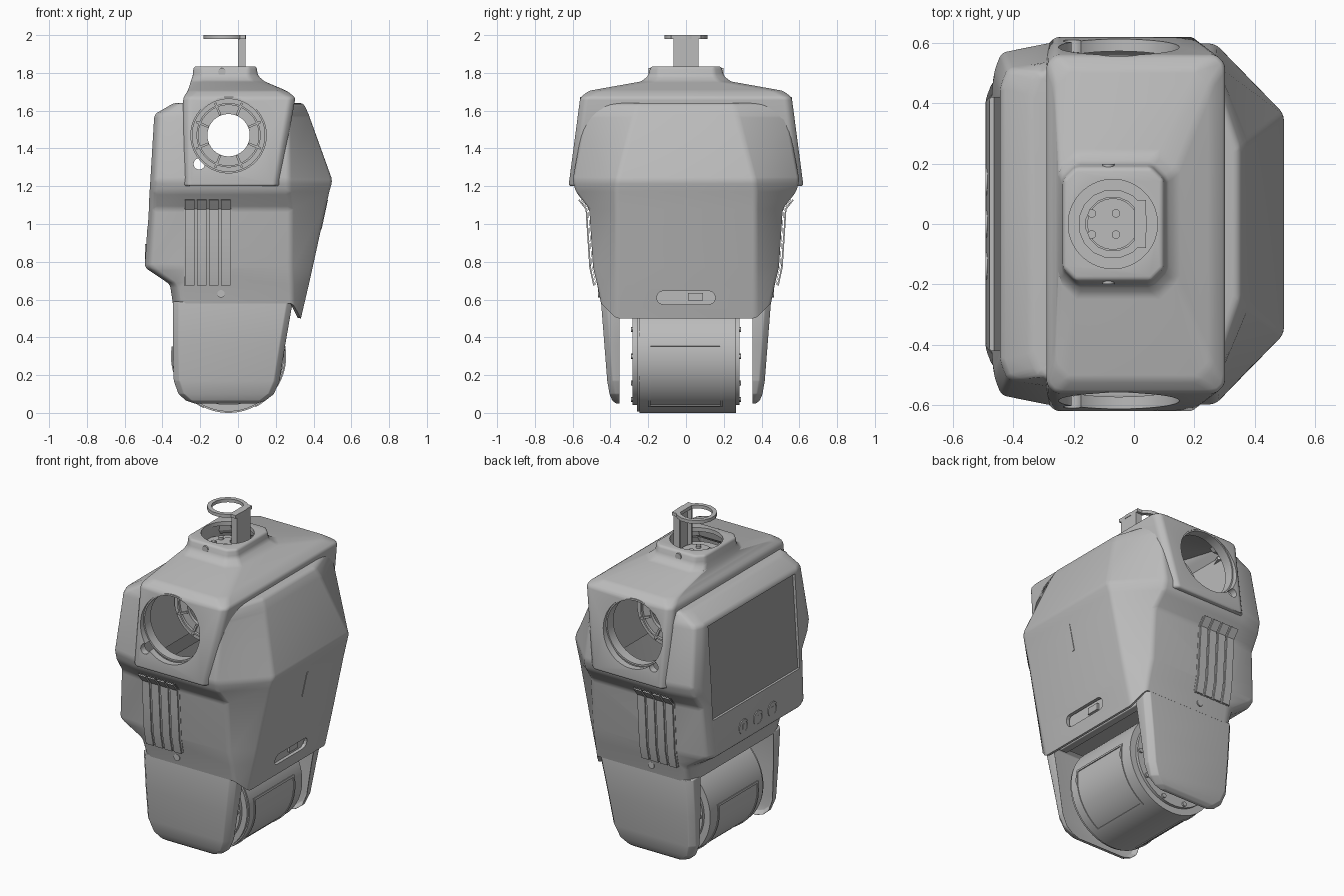
import bpy, bmesh, math
from mathutils import Matrix

cube = bpy.data.objects.get("Cube")
if cube:
    bpy.data.objects.remove(cube, do_unlink=True)


def material(name, v):
    m = bpy.data.materials.new(name)
    m.use_nodes = True
    m.diffuse_color = (v, v, v, 1)
    m.node_tree.nodes["Principled BSDF"].inputs["Base Color"].default_value = (v, v, v, 1)
    return m


GREY = material("shell grey", 0.5)
DARK = material("screen grey", 0.36)


def make(name, bm, mat=GREY):
    bmesh.ops.recalc_face_normals(bm, faces=bm.faces)
    me = bpy.data.meshes.new(name)
    bm.to_mesh(me)
    bm.free()
    me.materials.append(mat)
    ob = bpy.data.objects.new(name, me)
    bpy.context.collection.objects.link(ob)
    return ob


def finish(ob, bevel=0.0, shell=0.0, cutters=(), angle=30):
    if bevel:
        b = ob.modifiers.new("bevel", 'BEVEL')
        b.width, b.segments, b.angle_limit = bevel, 3, math.radians(14)
    if shell:
        s = ob.modifiers.new("shell", 'SOLIDIFY')
        s.thickness, s.offset = shell, -1
    for c in cutters:
        m = ob.modifiers.new("cut", 'BOOLEAN')
        m.object, m.operation, m.solver = c, 'DIFFERENCE', 'EXACT'
    bpy.context.view_layer.update()
    me = bpy.data.meshes.new_from_object(ob.evaluated_get(bpy.context.evaluated_depsgraph_get()))
    ob.modifiers.clear()
    ob.data = me
    bpy.ops.object.select_all(action='DESELECT')
    ob.select_set(True)
    bpy.context.view_layer.objects.active = ob
    bpy.ops.object.shade_smooth_by_angle(angle=math.radians(angle))
    return ob


def bridge(bm, loops, caps):
    rings = [[bm.verts.new(p) for p in loop] for loop in loops]
    n = len(rings[0])
    for a, b in zip(rings, rings[1:]):
        for i in range(n):
            bm.faces.new((a[i], a[(i + 1) % n], b[(i + 1) % n], b[i]))
    for c in caps:
        bm.faces.new(rings[c])


def loft(name, halves, caps=()):
    # half outlines on the +y side, mirrored into closed rings
    bm = bmesh.new()
    bridge(bm, [h + [(x, -y, z) for x, y, z in reversed(h)] for h in halves], caps)
    return make(name, bm)


def box(name, loc, size, mat=GREY, tilt=0.0, bevel=0.0):
    bm = bmesh.new()
    bmesh.ops.create_cube(bm, size=1, matrix=Matrix.Translation(loc)
                          @ Matrix.Rotation(tilt, 4, 'Y') @ Matrix.Diagonal((*size, 1)))
    return finish(make(name, bm, mat), bevel)


def cylinder(name, loc, r, depth, axis='Z', mat=GREY, inner=0.0, sides=48):
    bm = bmesh.new()
    h = depth / 2

    def ring(rad, z):
        return [(rad * math.cos(t), rad * math.sin(t), z)
                for t in (2 * math.pi * (i + .5) / sides for i in range(sides))]
    if inner:
        bridge(bm, [ring(r, -h), ring(r, h), ring(inner, h), ring(inner, -h), ring(r, -h)], ())
        bmesh.ops.remove_doubles(bm, verts=bm.verts, dist=1e-5)
    else:
        bridge(bm, [ring(r, -h), ring(r, h)], (0, 1))
    turn = {'X': Matrix.Rotation(math.pi / 2, 4, 'Y'), 'Y': Matrix.Rotation(-math.pi / 2, 4, 'X'),
            'Z': Matrix()}[axis]
    bm.transform(Matrix.Translation(loc) @ turn)
    return finish(make(name, bm, mat))


# Cutters for openings
shoulder_cut = cylinder("shoulder_cutter", (-.05, 0, 1.47), .2, 1.6, 'Y')
tab_cut = cylinder("tab_cutter", (-.205, 0, 1.318), .03, 1.6, 'Y', sides=24)
neck_cut = cylinder("neck_cutter", (-.07, 0, 1.8), .148, .3)
TILT = math.atan(.0625)
screen_cut = box("screen_cutter", (-.459, 0, 1.275), (.12, .84, .57), tilt=TILT)
handle_cut = box("handle_cutter", (.36, 0, .61), (.16, .31, .07), bevel=.033)

# Main jacket: z, then x and half width of nose, side, corner and rear
rows = [(.58, .352, .37, .29, .45, .45, -.345, .43), (.68, .375, .37, .285, .47, .47, -.36, .455),
        (.77, .395, .37, .28, .492, .492, -.494, .475), (1.08, .463, .37, .28, .512, .512, -.473, .49),
        (1.17, .483, .37, .27, .583, .583, -.468, .55), (1.23, .5, .365, .27, .6, .6, -.464, .57),
        (1.58, .374, .27, .27, .537, .537, -.443, .515), (1.64, .347, .25, .26, .515, .515, -.34, .49),
        (1.642, .26, .2, .22, .47, .47, -.27, .43)]
halves = [[(a, ya, z), (b, yb, z), (-.29, yc, z), (d + .025, yd, z), (d, yd - .065, z)]
          for z, a, ya, b, yb, yc, d, yd in rows]
halves[0][0] = (.333, .37, .5)
finish(loft("jacket", halves), .02, .02, [shoulder_cut, tab_cut, screen_cut, handle_cut])

# Shoulder block with roof and neck collar, hollowed by a smaller copy
rows = [(1.2, -.29, .222, .622, .03), (1.67, -.29, .304, .56, .03), (1.705, -.265, .258, .515, .05),
        (1.755, -.25, .14, .235, .06), (1.785, -.24, .105, .2, .05), (1.835, -.235, .098, .187, .04)]


def block_halves(t, drop):
    out = []
    for i, (z, a, b, y, c) in enumerate(rows):
        z, a, b, y = z - (drop if i == 0 else t), a + t, b - t, y - t
        out.append([(b, y - c, z), (b - c, y, z), (a + c, y, z), (a, y - c, z)])
    return out


hollow = loft("block_hollow_cutter", block_halves(.024, .1), (0, -1))
cutters = [hollow, shoulder_cut, tab_cut, neck_cut]
finish(loft("shoulder_block", block_halves(0, 0), (0, -1)), .014, 0, cutters)
for c in cutters + [screen_cut, handle_cut]:
    bpy.data.objects.remove(c, do_unlink=True)

# Rear screen, round buttons and handle backing
box("screen", (-.436, 0, 1.275), (.02, .88, .6), DARK, TILT)
for y in (-.14, 0, .14):
    cylinder("button_rim", (-.482, y, .85), .045, .02, 'X', GREY, .034, 32)
    cylinder("button_face", (-.478, y, .85), .034, .02, 'X', GREY, sides=32)
    box("button_mark", (-.486, y, .85), (.008, .02, .03))
box("handle_recess", (.318, 0, .615), (.02, .36, .11))
box("handle_latch", (.333, .05, .615), (.02, .08, .04))
box("nose_slit", (.4555, 0, 1.05), (.008, .02, .16), GREY, math.atan(.2154))


# Vent panels on both broad sides
def wall(z):
    pts = [(.58, .45), (.77, .492), (1.08, .512), (1.17, .583)]
    for (z0, y0), (z1, y1) in zip(pts, pts[1:]):
        if z <= z1:
            return y0 + (y1 - y0) * (z - z0) / (z1 - z0)


def vent_strip(bm, side, x0, x1, levels, lift):
    prev = None
    for z in levels:
        pair = [bm.verts.new((x, side * (wall(z) + lift), z)) for x in (x0, x1)]
        if prev:
            bm.faces.new((prev[0], prev[1], pair[1], pair[0]))
        prev = pair


def vent(side, name):
    levels = (.675, .77, .95, 1.05, 1.08, 1.1, 1.13)
    back, slats, dots = bmesh.new(), bmesh.new(), bmesh.new()
    vent_strip(back, side, -.285, -.035, levels, .004)
    for i in range(4):
        x = -.28 + .063 * i
        vent_strip(slats, side, x, x + .05, levels, .012)
        for row in range(24):
            for col in range(3):
                px = x + .006 + .015 * col + .004 * (row % 2)
                z = .685 + .0183 * row
                vent_strip(dots, side, px, px + .007, (z, z + .009), .015)
    for part, bm, thick in (("back", back, .002), ("slats", slats, .008), ("mesh", dots, .004)):
        finish(make(f"{name}_vent_{part}", bm), shell=thick)


vent(-1, "front")
vent(1, "rear")

# Shoulder sockets, screws, fork arms and roller ends, mirrored across y
for side, name in ((-1, "front"), (1, "rear")):
    cylinder(name + "_socket_lip", (-.05, side * .53, 1.47), .203, .06, 'Y', GREY, .192)
    cylinder(name + "_socket_ring", (-.05, side * .25, 1.47), .2, .02, 'Y', GREY, .112)
    cylinder(name + "_socket_rib", (-.05, side * .265, 1.47), .17, .02, 'Y', GREY, .16)
    for i in range(8):
        t = math.pi * (i + .5) / 4
        box(name + "_socket_spoke", (-.05 + .15 * math.cos(t), side * .262, 1.47 + .15 * math.sin(t)),
            (.07, .02, .012), tilt=-t)
    cylinder(name + "_side_screw", (-.09, side * (wall(.63) + .001), .63), .02, .008, 'Y', sides=20)
    cylinder(name + "_collar_screw", (-.085, side * .192, 1.805), .02, .014, 'Y', sides=20)

    bm = bmesh.new()
    loops = []
    for z, x0, x1, y in ((.59, -.345, .29, .45), (.36, -.345, .25, .432), (.17, -.34, .22, .417),
                         (.1, -.315, .19, .405), (.065, -.275, .145, .39), (.05, -.23, .1, .37)):
        c = .03 if y > .38 else .01
        loops.append([(px, side * py, z) for px, py in
                      ((x0, .35), (x0, y - c), (x0 + c, y), (x1 - c, y), (x1, y - c), (x1, .35))])
    bridge(bm, loops, (0, -1))
    bmesh.ops.recalc_face_normals(bm, faces=bm.faces)
    inner = [f for f in bm.faces if all(abs(abs(v.co.y) - .35) < 1e-4 for v in f.verts)]
    bmesh.ops.inset_region(bm, faces=inner, thickness=.02, depth=-.028)
    finish(make(name + "_fork_arm", bm), .01)

    cylinder(name + "_roller_flange", (-.05, side * .264, .3), .26, .036, 'Y')
    cylinder(name + "_roller_collar", (-.05, side * .25, .3), .293, .02, 'Y', GREY, .2)
    for i in range(10):
        t = math.tau * i / 10
        cylinder(name + "_flange_bolt", (-.05 + .24 * math.cos(t), side * .284, .3 + .24 * math.sin(t)),
                 .014, .016, 'Y', sides=12)

# Roller drum with raised rim panels
cylinder("roller_drum", (-.05, .01, .3), .3, .51, 'Y', sides=96)


def drum_patch(bm, a0, a1, y0, y1, r=.305):
    prev = None
    n = max(2, int(abs(a1 - a0) / 4))
    for i in range(n + 1):
        t = math.radians(a0 + (a1 - a0) * i / n)
        pair = [bm.verts.new((-.05 + r * math.cos(t), y, .3 + r * math.sin(t))) for y in (y0, y1)]
        if prev:
            bm.faces.new((*prev, pair[1], pair[0]))
        prev = pair


for name, shift, sign in (("left", 0, 1), ("right", 180, -1)):
    a, b = shift + sign * 10, shift - sign * 62
    bm = bmesh.new()
    for y in (-.2, .18):
        drum_patch(bm, a, b, y, y + .012)
    for e in (a, b):
        drum_patch(bm, e, e + 2.5, -.2, .192)
    finish(make(name + "_drum_panel_rim", bm), shell=.006)

# Inner frame and cross rails over the roller
box("inner_frame", (-.03, 0, .62), (.6, .8, .02))
for x in (-.26, .22):
    box("frame_rail", (x, 0, .585), (.05, .7, .05), bevel=.006)

# Neck socket floor, bolts, post and head ring
cylinder("neck_floor", (-.07, 0, 1.735), .16, .02)
cylinder("neck_boss", (-.07, 0, 1.755), .085, .02, sides=32)
for x in (-.14, -.06):
    for y in (-.035, .035):
        cylinder("neck_bolt", (x, y, 1.77), .014, .02, sides=16)
box("neck_post", (.032, 0, 1.87), (.016, .13, .26))
for side in (-1, 1):
    box("post_flange", (.02, side * .058, 1.86), (.04, .014, .24))
box("ring_bridge", (.02, 0, 1.99), (.04, .16, .02))
cylinder("head_ring", (-.07, 0, 1.99), .115, .02, inner=.09, sides=16)
